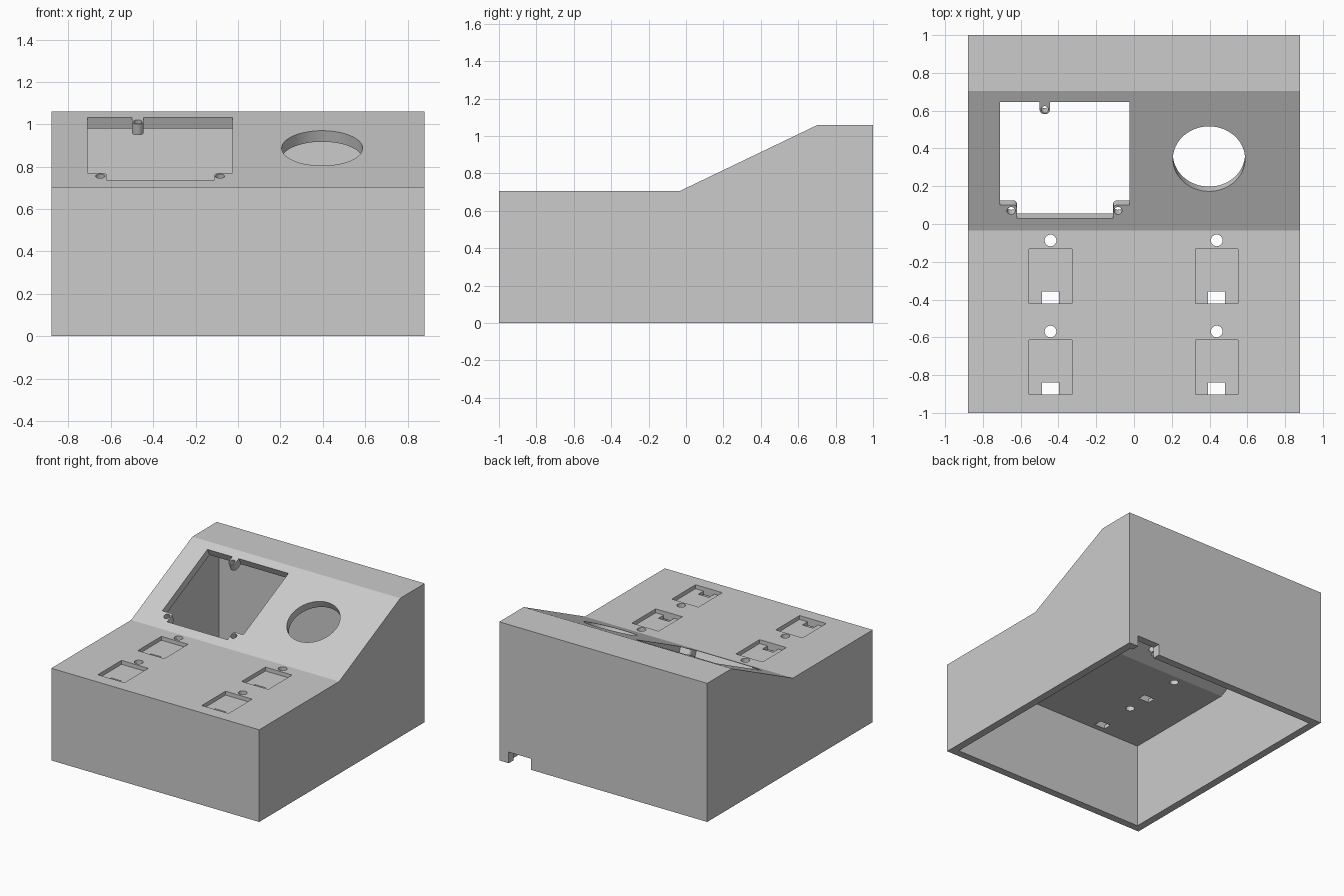
import bpy, bmesh, math
from mathutils import Matrix, Vector

if "Cube" in bpy.data.objects:
    bpy.data.objects.remove(bpy.data.objects["Cube"])

W, T = 0.88, 0.058                      # half width, wall thickness
KNEE, CREST = Vector((-0.035, 0.705)), Vector((0.705, 1.06))
RUN = CREST - KNEE
TILT = math.atan2(RUN.y, RUN.x)
SHIFT = T * math.tan(TILT / 2)          # inner offset of the bends

grey = bpy.data.materials.new("plain grey")
grey.use_nodes = True
COLOUR = (0.6, 0.6, 0.6, 1)
grey.diffuse_color = COLOUR
grey.node_tree.nodes["Principled BSDF"].inputs["Base Color"].default_value = COLOUR


def prism(name, outline, low, high, matrix=Matrix()):
    """Extrude a 2D outline from low to high along local z."""
    bm = bmesh.new()
    face = bm.faces.new([bm.verts.new((p[0], p[1], low)) for p in outline])
    out = bmesh.ops.extrude_face_region(bm, geom=[face])
    top = [v for v in out["geom"] if isinstance(v, bmesh.types.BMVert)]
    bmesh.ops.translate(bm, verts=top, vec=(0, 0, high - low))
    bm.transform(matrix)
    bmesh.ops.recalc_face_normals(bm, faces=bm.faces)
    mesh = bpy.data.meshes.new(name)
    bm.to_mesh(mesh)
    bm.free()
    mesh.materials.append(grey)
    obj = bpy.data.objects.new(name, mesh)
    bpy.context.collection.objects.link(obj)
    return obj


def rect(x0, x1, y0, y1):
    return [(x0, y0), (x1, y0), (x1, y1), (x0, y1)]


def arc(x, y, r, start, end, n):
    angles = [math.radians(start + (end - start) * i / n) for i in range(n + 1)]
    return [(x + r * math.cos(a), y + r * math.sin(a)) for a in angles]


def circle(x, y, r, n=32):
    return arc(x, y, r, 0, 360, n)[:-1]


def cut(cutter):
    """Subtract the cutter from the housing and delete it."""
    mod = housing.modifiers.new("cut", "BOOLEAN")
    mod.operation, mod.solver, mod.object = "DIFFERENCE", "EXACT", cutter
    bpy.ops.object.modifier_apply(modifier=mod.name)
    bpy.data.objects.remove(cutter)


# Sideways prism frame: outline is (y, z), extruded along x
SIDE = Matrix(((0, 0, 1, 0), (1, 0, 0, 0), (0, 1, 0, 0), (0, 0, 0, 1)))
# Sloped panel frame: x across, y up the slope, z out of the panel
SLOPE = Matrix.Translation((0, KNEE.x, KNEE.y)) @ Matrix.Rotation(TILT, 4, "X")


def up(y):
    """Distance up the slope for a given depth y."""
    return (y - KNEE.x) / math.cos(TILT)


# Housing shell, open underneath
housing = prism("console_housing",
                [(-1, 0), (-1, KNEE.y), KNEE, CREST, (1, CREST.y), (1, 0)],
                -W, W, SIDE)
bpy.context.view_layer.objects.active = housing
housing.select_set(True)
inside = 1 - T
cut(prism("cavity",
          [(-inside, -0.2), (-inside, KNEE.y - T), (KNEE.x + SHIFT, KNEE.y - T),
           (CREST.x + SHIFT, CREST.y - T), (inside, CREST.y - T), (inside, -0.2)],
          T - W, W - T, SIDE))

# Display opening with two corner lugs and a rounded top lug
bottom, lug, top = up(0.03), up(0.10), up(0.645)
tab = up(0.606)
window = [(-0.62, bottom), (-0.11, bottom)]
window += arc(-0.09, lug - 0.02, 0.02, 180, 90, 6)
window += [(-0.025, lug), (-0.025, top), (-0.445, top)]
window += arc(-0.4725, tab, 0.0275, 0, -180, 14)
window += [(-0.50, top), (-0.71, top), (-0.71, lug)]
window += arc(-0.64, lug - 0.02, 0.02, 90, 0, 6)
cut(prism("display_opening", window, -0.15, 0.1, SLOPE))

# Screw holes in the lugs, and the round opening
for x, y, r, n in [(-0.65, up(0.07), 0.022, 24), (-0.085, up(0.07), 0.022, 24),
                   (-0.4725, tab, 0.02, 24), (0.397, up(0.345), 0.191, 64)]:
    cut(prism("slope_hole", circle(x, y, r, n), -0.15, 0.1, SLOPE))

# Four recessed switch seats, each with a slot and an indicator hole
for x in (-0.442, 0.438):
    for y in (-0.42, -0.902):
        cut(prism("seat", rect(x - 0.113, x + 0.113, y, y + 0.287), KNEE.y - 0.03, 0.9))
        cut(prism("slot", rect(x - 0.045, x + 0.045, y, y + 0.063), 0.5, 0.9))
        cut(prism("indicator_hole", circle(x, y + 0.333, 0.031), 0.5, 0.9))

# Cable notch at the foot of the back wall
cut(prism("cable_notch", rect(0.61, 0.80, 0.9, 1.1), -0.1, 0.085))

bpy.ops.object.shade_smooth_by_angle(angle=math.radians(20))
